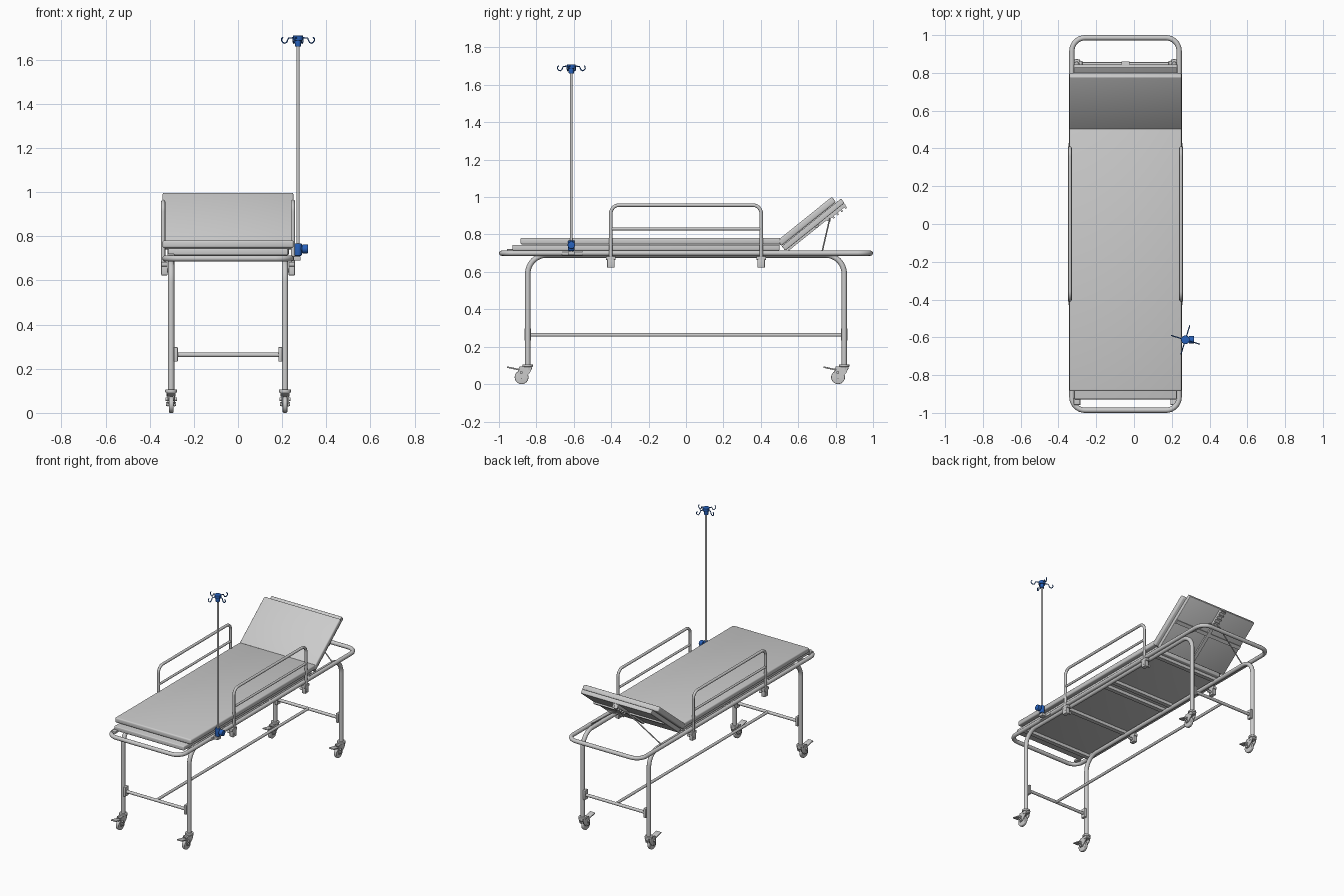
import bpy, bmesh, math
from mathutils import Vector, Matrix

if "Cube" in bpy.data.objects:
    bpy.data.objects.remove(bpy.data.objects["Cube"])

CX = -0.045          # centre line of the bed (pole sticks out to the right)
blue = bpy.data.materials.new("blue_plastic")
blue.diffuse_color = (0.02, 0.12, 0.5, 1)
blue.use_nodes = True
blue.node_tree.nodes["Principled BSDF"].inputs["Base Color"].default_value = blue.diffuse_color


def finish(ob, mat=None):
    bpy.context.view_layer.objects.active = ob
    for o in bpy.context.selected_objects:
        o.select_set(False)
    ob.select_set(True)
    bpy.ops.object.shade_smooth_by_angle(angle=math.radians(35))
    if mat:
        ob.data.materials.append(mat)
    return ob


def from_bm(name, bm, mat=None):
    me = bpy.data.meshes.new(name)
    bm.to_mesh(me)
    bm.free()
    ob = bpy.data.objects.new(name, me)
    bpy.context.collection.objects.link(ob)
    return finish(ob, mat)


def box(name, lo, hi, bevel=0.0, tilt=0.0, pivot=(0, 0, 0), mat=None):
    """Box between two corners, then turned about x and moved to the pivot."""
    lo, hi = Vector(lo), Vector(hi)
    bm = bmesh.new()
    bmesh.ops.create_cube(bm, size=1)
    for v in bm.verts:
        v.co = Vector([v.co[i] * (hi[i] - lo[i]) + (lo[i] + hi[i]) / 2 for i in range(3)])
    if bevel:
        bmesh.ops.bevel(bm, geom=bm.edges[:], offset=bevel, segments=3, profile=0.5, affect='EDGES')
    bm.transform(Matrix.Translation(pivot) @ Matrix.Rotation(tilt, 4, 'X'))
    return from_bm(name, bm, mat)


def rod(name, a, b, r, bevel=0.0, mat=None, sides=24):
    a, b = Vector(a), Vector(b)
    bm = bmesh.new()
    bmesh.ops.create_cone(bm, cap_ends=True, segments=sides, radius1=r, radius2=r, depth=(b - a).length)
    if bevel:
        rim = [e for e in bm.edges if abs(e.verts[0].co.z - e.verts[1].co.z) < 1e-6]
        bmesh.ops.bevel(bm, geom=rim, offset=bevel, segments=3, profile=0.5, affect='EDGES')
    q = (b - a).to_track_quat('Z', 'Y').to_matrix().to_4x4()
    bm.transform(Matrix.Translation((a + b) / 2) @ q)
    return from_bm(name, bm, mat)


def rounded(pts, r, cyclic=False, n=8):
    """Round the right-angled corners of a path."""
    pts = [Vector(p) for p in pts]
    out = []
    for i, p in enumerate(pts):
        if not cyclic and i in (0, len(pts) - 1):
            out.append(p)
            continue
        u = (pts[i - 1] - p).normalized()
        w = (pts[(i + 1) % len(pts)] - p).normalized()
        c = p + (u + w) * r
        for k in range(n + 1):
            t = k / n * math.pi / 2
            out.append(c - w * r * math.cos(t) - u * r * math.sin(t))
    return out


def tube(name, pts, r, cyclic=False, res=4, mat=None):
    cu = bpy.data.curves.new(name, 'CURVE')
    cu.dimensions = '3D'
    cu.bevel_depth, cu.bevel_resolution, cu.use_fill_caps = r, res, True
    sp = cu.splines.new('POLY')
    sp.points.add(len(pts) - 1)
    for q, p in zip(sp.points, pts):
        q.co = (*p, 1)
    sp.use_cyclic_u = cyclic
    tmp = bpy.data.objects.new(name + "_path", cu)
    bpy.context.collection.objects.link(tmp)
    me = bpy.data.meshes.new_from_object(tmp.evaluated_get(bpy.context.evaluated_depsgraph_get()))
    bpy.data.objects.remove(tmp)
    me.materials.clear()
    ob = bpy.data.objects.new(name, me)
    bpy.context.collection.objects.link(ob)
    return finish(ob, mat)


def plate(name, yz, x0, x1):
    """Side profile in y,z extruded along x."""
    bm = bmesh.new()
    f = bm.faces.new([bm.verts.new((x0, y, z)) for y, z in yz])
    g = bmesh.ops.extrude_face_region(bm, geom=[f])['geom']
    for v in g:
        if isinstance(v, bmesh.types.BMVert):
            v.co.x = x1
    bmesh.ops.recalc_face_normals(bm, faces=bm.faces[:])
    return from_bm(name, bm)


# main frame loop
fx, fy = 0.284, 0.986
tube("frame_loop", rounded([(CX - fx, -fy, .7), (CX + fx, -fy, .7), (CX + fx, fy, .7), (CX - fx, fy, .7)],
                           .07, True), .014, True)
# cross members under the bed
for y in (-.84, -.45, -.06, .02, .46):
    box("frame_crossbar", (CX - .28, y - .015, .692), (CX + .28, y + .015, .714))

# flat mattress section and its base board
box("mattress", (CX - .297, -.885, .747), (CX + .297, .507, .782), .009)
box("base_board", (CX - .272, -.928, .714), (CX + .272, .5, .745), .006)
box("board_stop", (CX - .275, -.957, .706), (CX - .243, -.92, .722), .003)

# raised backrest: mattress, board, underside frame, central ratchet
A, H = math.radians(38.8), (CX, .507, .782)


def back(name, lo, hi, bevel=0.0):
    return box(name, lo, hi, bevel, A, H)


def back_point(x, u, v):
    return Vector(H) + Matrix.Rotation(A, 3, 'X') @ Vector((x, u, v))


back("backrest_mattress", (-.297, -.026, -.036), (.297, .35, 0), .009)
back("backrest_board", (-.275, -.024, -.068), (.275, .382, -.038), .004)
back("backrest_spine", (-.012, -.01, -.08), (.012, .38, -.066))
back("backrest_crossbar", (-.27, .178, -.078), (.27, .202, -.066))
back("ratchet_rail", (-.02, .25, -.086), (.02, .378, -.066))
for k in range(5):
    back("ratchet_tooth", (-.02, .255 + k * .028, -.097), (.02, .265 + k * .028, -.08))
# wire prop running from the frame sides up to the ratchet
top = [back_point(s * .04, .267, -.085) for s in (-1, 1)]
tube("backrest_prop", [(CX - .275, .727, .705), top[0], top[1], (CX + .275, .727, .705)], .004)

for s in (-1, 1):
    # leg tube bent down at both ends
    lx = CX + s * .258
    tube("leg_tube", rounded([(lx, -.846, .1), (lx, -.846, .69), (lx, .846, .69), (lx, .846, .1)], .1, n=10), .0145)
    # side rail with middle bar and clamps
    rx = CX + s * .294
    tube("side_rail", rounded([(rx, -.402, .64), (rx, -.402, .957), (rx, .402, .957), (rx, .402, .64)], .045), .0095)
    rod("side_rail_bar", (rx, -.402, .83), (rx, .402, .83), .008)
    for y in (-.402, .402):
        xs = sorted((CX + s * .303, CX + s * .274))
        box("rail_clamp", (xs[0], y - .02, .623), (xs[1], y + .02, .668), .004)
        box("rail_clamp_collar", (xs[0], y - .026, .664), (xs[1], y + .026, .684), .003)
        rod("rail_clamp_screw", (CX + s * .25, y, .645), (CX + s * .304, y, .645), .009)

    # casters and brace plates on each leg
    for y in (-.846, .846):
        px = sorted((lx - s * .012, lx - s * .03))
        box("brace_plate", (px[0], y - .018, .232), (px[1], y + .018, .298), .003)
        rod("caster_cap", (lx, y, .092), (lx, y, .106), .027, .003)
        rod("caster_stem", (lx, y, .075), (lx, y, .094), .02)
        wy = y - .033
        for t in (-1, 1):
            a, b = sorted((lx + t * .012, lx + t * .017))
            plate("caster_fork", [(y + .024, .094), (y - .045, .094), (wy - .022, .06), (wy - .012, .03),
                                  (wy + .012, .03), (y + .012, .06)], a, b)
        box("caster_fork_top", (lx - .017, y - .04, .08), (lx + .017, y + .022, .094), .003)
        rod("caster_wheel", (lx - .0105, wy, .037), (lx + .0105, wy, .037), .037, .005, sides=32)
        rod("caster_axle", (lx - .023, wy, .04), (lx + .023, wy, .04), .009)
        box("brake_pedal", (-.02, -.068, -.004), (.02, 0, .004), .002, math.radians(-12), (lx, y - .045, .077))
        rod("brake_shaft", (lx - .026, y - .035, .062), (lx + .026, y - .035, .062), .008)

# lower braces
for y in (-.846, .846):
    rod("end_brace", (CX - .24, y, .263), (CX + .24, y, .263), .0105)
rod("long_brace", (CX, -.846, .263), (CX, .846, .263), .0095)

# drip pole with bracket, clamp and knob
px, py = .272, -.613
box("pole_bracket", (px - .04, py - .05, .688), (px - .018, py + .06, .708), .003)
box("pole_bracket_arm", (px - .03, py - .018, .69), (px + .012, py + .018, .71), .003)
rod("drip_pole", (px, py, .69), (px, py, 1.68), .007)
rod("pole_clamp", (px, py, .712), (px, py, .768), .017, .004, blue)
rod("pole_clamp_neck", (px, py, .743), (px + .022, py, .743), .011, 0, blue)
rod("pole_clamp_knob", (px + .018, py, .743), (px + .046, py, .743), .02, .004, blue)
rod("hook_hub", (px, py, 1.687), (px, py, 1.71), .023, .003, blue)
rod("hook_hub_sleeve", (px, py, 1.66), (px, py, 1.69), .014, .003, blue)
# four bottle hooks
hook = [(.015, 1.7), (.045, 1.699), (.05, 1.688), (.054, 1.68), (.063, 1.675), (.072, 1.679),
        (.078, 1.688), (.077, 1.697), (.071, 1.702)]
for k in range(4):
    a = math.radians(-17 + 90 * k)
    tube("bottle_hook", [(px + r * math.cos(a), py + r * math.sin(a), z) for r, z in hook], .003, res=2, mat=blue)
